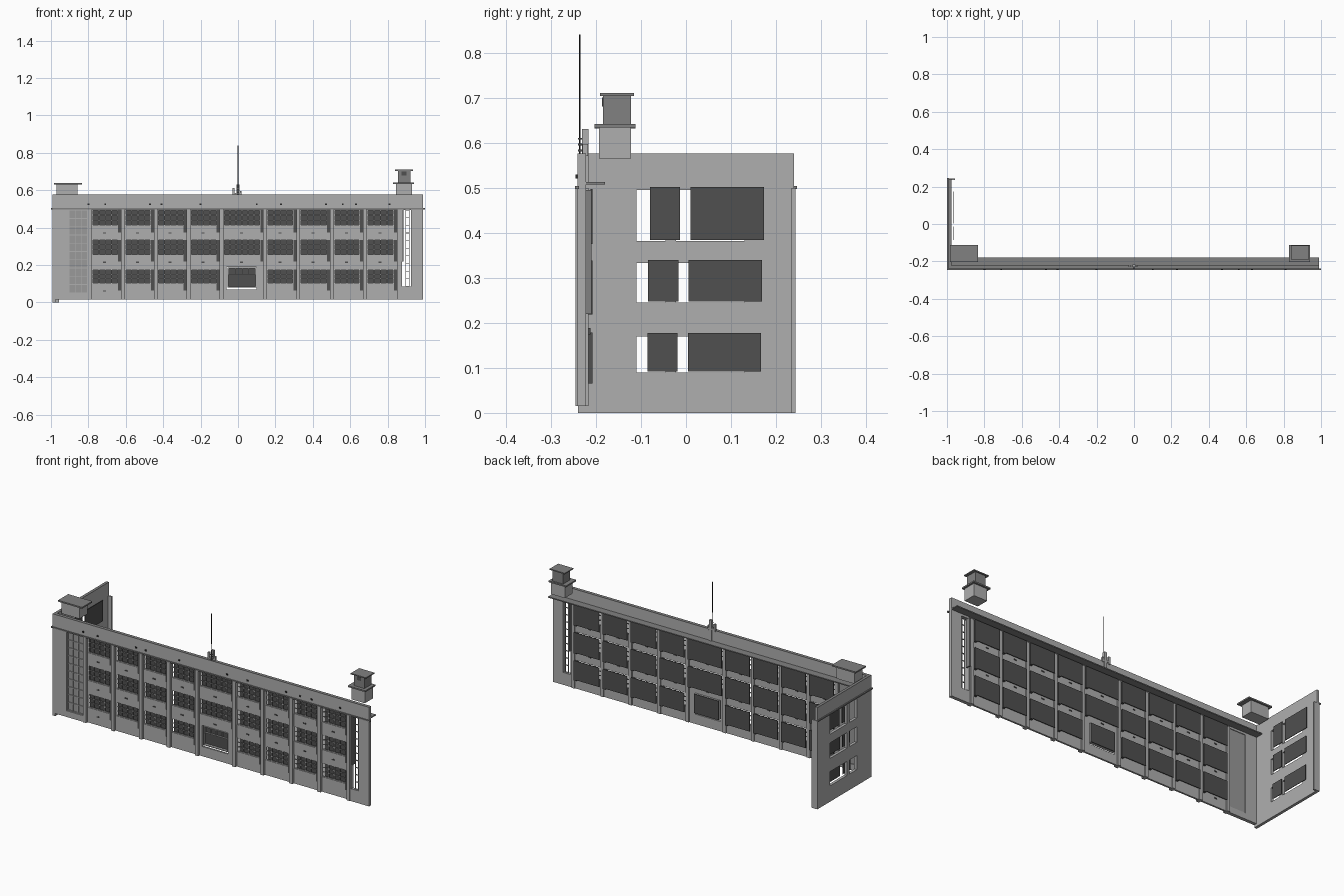
import bpy
import bmesh
from mathutils import Vector

cube = bpy.data.objects.get("Cube")
if cube:
    bpy.data.objects.remove(cube, do_unlink=True)


def material(name, value):
    m = bpy.data.materials.new(name)
    m.use_nodes = True
    colour = (value, value, value, 1)
    m.diffuse_color = colour
    m.node_tree.nodes["Principled BSDF"].inputs["Base Color"].default_value = colour
    return m


LIGHT = material("light_grey_plaster", 0.43)
FRAME = material("pale_grey_frame", 0.5)
STAIR = material("stair_glass_grey", 0.32)
MID = material("mid_grey_trim", 0.22)
DARK = material("dark_grey_glass", 0.08)
BLACK = material("near_black_metal", 0.02)


def finish(name, bm, mat):
    bmesh.ops.recalc_face_normals(bm, faces=bm.faces)
    mesh = bpy.data.meshes.new(name)
    bm.to_mesh(mesh)
    bm.free()
    mesh.materials.append(mat)
    obj = bpy.data.objects.new(name, mesh)
    bpy.context.collection.objects.link(obj)
    return obj


def boxes(name, mat, extents):
    """One object made of boxes, each given as x, y and z ranges."""
    bm = bmesh.new()
    for ranges in extents:
        verts = bmesh.ops.create_cube(bm, size=1)["verts"]
        for v in verts:
            v.co = Vector([(lo + hi) / 2 + c * (hi - lo)
                           for c, (lo, hi) in zip(v.co, ranges)])
    return finish(name, bm, mat)


def sheet(name, mat, u, z, depth, holes, along_x=True):
    """An upright wall with rectangular holes (u0, u1, z0, z1)."""
    us = sorted({*u, *(h[i] for h in holes for i in (0, 1))})
    zs = sorted({*z, *(h[i] for h in holes for i in (2, 3))})
    bm = bmesh.new()
    d0, d1 = depth
    place = (lambda a, b: (a, d0, b)) if along_x else (lambda a, b: (d0, a, b))
    grid = [[bm.verts.new(place(a, b)) for b in zs] for a in us]
    for i in range(len(us) - 1):
        for j in range(len(zs) - 1):
            cu, cz = (us[i] + us[i + 1]) / 2, (zs[j] + zs[j + 1]) / 2
            if any(h[0] < cu < h[1] and h[2] < cz < h[3] for h in holes):
                continue
            bm.faces.new((grid[i][j], grid[i + 1][j], grid[i + 1][j + 1], grid[i][j + 1]))
    loose = [v for v in bm.verts if not v.link_faces]
    bmesh.ops.delete(bm, geom=loose, context="VERTS")
    ext = bmesh.ops.extrude_face_region(bm, geom=bm.faces[:], use_keep_orig=True)
    shift = Vector((0, d1 - d0, 0)) if along_x else Vector((d1 - d0, 0, 0))
    bmesh.ops.translate(bm, vec=shift,
                        verts=[e for e in ext["geom"] if isinstance(e, bmesh.types.BMVert)])
    return finish(name, bm, mat)


def bars(x0, x1, z0, z1, cols, rows, y, w=0.004):
    """Box ranges for a glazing grid with its outer frame."""
    out = []
    for i in range(cols + 1):
        x = x0 + w / 2 + (x1 - x0 - w) * i / cols
        out.append(((x - w / 2, x + w / 2), y, (z0, z1)))
    for j in range(rows + 1):
        z = z0 + w / 2 + (z1 - z0 - w) * j / rows
        out.append(((x0, x1), y, (z - w / 2, z + w / 2)))
    return out


BASE, EAVE, TOP = 0.015, 0.5, 0.575
FRONT, INNER = -0.241, -0.222
PIERS = [-0.79, -0.615, -0.44, -0.265, -0.088, 0.145, 0.322, 0.502, 0.678, 0.86]
ROWS = [(0.1, 0.178), (0.253, 0.338), (0.41, 0.497)]

# Bays between the pilasters: openings, glazing bars, blinds and vents
holes, grid_bars, blinds, reveals, vents = [], [], [], [], []
for bay, (a, b) in enumerate(zip(PIERS, PIERS[1:])):
    left, right = a + 0.012, b - 0.026
    middle = bay == 4
    for row, (z0, z1) in enumerate(ROWS):
        if middle and row == 0:
            continue
        holes.append((left, right, z0, z1))
        grid_bars += bars(left, right, z0, z1, 6 if middle else 4, 3, (-0.229, -0.224))
        blinds.append(((left, b - 0.011), (-0.212, -0.208), (z0 - 0.03, z1)))
        reveals.append(((right, b - 0.01), (-0.234, -0.208), (z0 - 0.035, z1 - 0.003)))
        if row or bay == 0:
            c, z = (a + b) / 2 - 0.01, z0 - 0.038
            vents.append(((c - 0.008, c + 0.008), (-0.235, -0.219), (z - 0.003, z + 0.003)))

# Entrance in the middle bay
door = (-0.062, 0.1, 0.07, 0.19)
holes.append(door)
boxes("entrance_glass", DARK, [((-0.055, 0.098), (-0.218, -0.212), (0.08, 0.188))])
boxes("entrance_frame", LIGHT,
      bars(-0.055, 0.098, 0.08, 0.188, 1, 1, (-0.232, -0.218), 0.005)
      + bars(-0.05, 0.095, 0.15, 0.185, 4, 1, (-0.23, -0.22), 0.003))

sheet("bay_wall", LIGHT, (PIERS[0], PIERS[-1]), (BASE, EAVE), (-0.232, INNER), holes)
boxes("window_bars", FRAME, grid_bars)
boxes("window_blinds", DARK, blinds)
boxes("window_side_panels", DARK, reveals)
boxes("spandrel_vents", DARK, vents)
boxes("pilasters", LIGHT,
      [((x - 0.01, x + 0.01), (-0.245, -0.216), (BASE, EAVE)) for x in PIERS])

# End walls with the stair glazing and the tall open slot
stair = (-0.905, -0.803, 0.05, 0.495)
slot = (0.878, 0.925, 0.085, 0.495)
sheet("stair_end_wall", LIGHT, (-0.99, PIERS[0]), (BASE, EAVE), (FRONT, INNER), [stair])
sheet("slot_end_wall", LIGHT, (PIERS[-1], 0.99), (BASE, EAVE), (FRONT, INNER), [slot])
boxes("stair_glass", STAIR, [(stair[:2], (-0.23, -0.226), stair[2:])])
boxes("stair_bars", LIGHT, bars(*stair, 3, 10, (-0.235, -0.23)))
boxes("slot_bars", LIGHT, bars(0.896, 0.918, *slot[2:], 1, 10, (-0.234, -0.228), 0.003))
boxes("slot_reveal", MID, [((0.876, 0.885), (-0.236, -0.21), (0.22, 0.495))])

# Parapet, cornice and roof edge
boxes("parapet", LIGHT, [((-0.99, 0.99), (FRONT, -0.222), (EAVE, TOP))])
boxes("parapet_coping", MID, [((-0.99, 0.99), (FRONT, -0.222), (TOP, TOP + 0.001))])
boxes("cornice", MID, [((-1, 1), (-0.246, -0.238), (0.497, 0.504)),
                       ((-1, -0.99), (-0.246, 0.246), (0.497, 0.504))])
boxes("roof_edge", MID, [((-0.985, 0.99), (-0.223, -0.18), (0.507, 0.513))])
boxes("parapet_lamps", BLACK,
      [((x - 0.005, x + 0.005), (-0.245, -0.24), (0.521, 0.529))
       for x in (-0.8, -0.71, -0.47, -0.41, -0.2, 0.1, 0.23, 0.47, 0.56, 0.63, 0.81)])

# Side wall with paired windows and inner blinds
side_holes, side_blinds = [], []
for z0, z1, shift in ((0.09, 0.17, -0.006), (0.245, 0.333, -0.004), (0.382, 0.495, 0)):
    for y0, y1, p0, p1 in ((-0.11, -0.045, -0.08, -0.013), (-0.022, 0.13, 0.01, 0.173)):
        side_holes.append((y0, y1, z0, z1))
        side_blinds.append(((-0.969, -0.966), (p0 + shift, p1 + shift), (z0 + 0.002, z1 + 0.007)))
sheet("side_wall", LIGHT, (-0.24, 0.24), (0, TOP), (-0.993, -0.977), side_holes, False)
boxes("side_blinds", DARK, side_blinds)
boxes("side_wall_coping", MID, [((-0.993, -0.977), (-0.24, 0.24), (TOP, TOP + 0.001))])
boxes("side_end_post", LIGHT, [((-0.993, -0.957), (0.234, 0.243), (0, EAVE))])

# Rooftop stacks
boxes("left_stack", LIGHT, [((-0.97, -0.858), (-0.193, -0.122), (0.565, 0.633))])
boxes("left_stack_cap", MID, [((-0.985, -0.835), (-0.203, -0.112), (0.632, 0.64))])
boxes("right_stack", LIGHT, [((0.845, 0.93), (-0.193, -0.122), (0.565, 0.635))])
boxes("right_stack_upper", MID, [((0.855, 0.921), (-0.184, -0.122), (0.64, 0.705))])
boxes("right_stack_caps", MID, [((0.83, 0.94), (-0.203, -0.112), (0.634, 0.642)),
                                ((0.84, 0.935), (-0.191, -0.115), (0.704, 0.71))])
boxes("right_stack_opening", DARK, [((0.875, 0.9), (-0.186, -0.184), (0.68, 0.7))])

# Mast and its stepped plates
for name, radius, z0, z1 in (("mast_base", 0.0015, 0.52, 0.667), ("mast_top", 0.002, 0.667, 0.84)):
    bm = bmesh.new()
    bmesh.ops.create_cone(bm, cap_ends=True, segments=8, radius1=radius, radius2=radius, depth=z1 - z0)
    bmesh.ops.translate(bm, verts=bm.verts, vec=(0, -0.236, (z0 + z1) / 2))
    finish(name, bm, BLACK)
boxes("mast_brackets", DARK, [((-0.004, 0.004), (-0.24, -0.228), (z - 0.002, z + 0.002))
                              for z in (0.57, 0.583, 0.596, 0.609)])
boxes("mast_plates", LIGHT, [((-0.008, 0.008), (-0.231, -0.217), (0.51, 0.63)),
                             ((-0.03, -0.02), (-0.23, -0.218), (0.57, 0.612)),
                             ((0.012, 0.019), (-0.23, -0.218), (0.57, 0.597)),
                             ((-0.03, 0.019), (-0.23, -0.218), (0.575, 0.585))])
